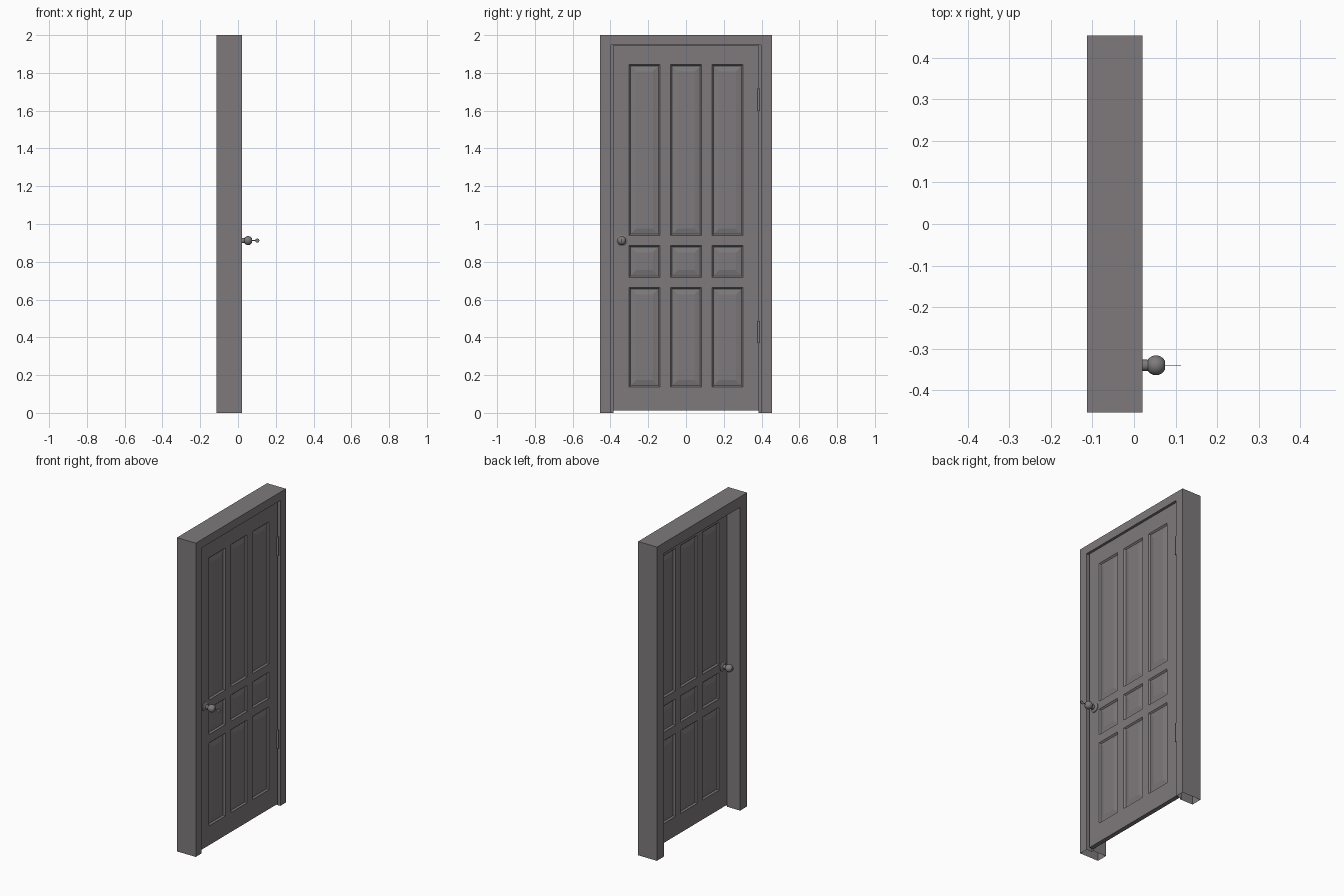
import bpy, bmesh, math
from mathutils import Matrix

if "Cube" in bpy.data.objects:
    bpy.data.objects.remove(bpy.data.objects["Cube"])

FRONT, BACK = 0.007, -0.021      # door faces along x
KNOB_Y, KNOB_Z = -0.34, 0.912

paint = bpy.data.materials.new("dark_paint")
paint.diffuse_color = (0.21, 0.195, 0.2, 1)
paint.use_nodes = True
paint.node_tree.nodes["Principled BSDF"].inputs["Base Color"].default_value = paint.diffuse_color


def finish(name, bm, smooth=False):
    bmesh.ops.recalc_face_normals(bm, faces=bm.faces)
    me = bpy.data.meshes.new(name)
    bm.to_mesh(me)
    bm.free()
    me.materials.append(paint)
    ob = bpy.data.objects.new(name, me)
    bpy.context.collection.objects.link(ob)
    if smooth:
        bpy.ops.object.select_all(action='DESELECT')
        ob.select_set(True)
        bpy.context.view_layer.objects.active = ob
        bpy.ops.object.shade_smooth_by_angle(angle=math.radians(40))
    return ob


# Door frame: rebated section swept up, over and down
bm = bmesh.new()
section = [(-0.113, 0.454, 2.0), (0.02, 0.454, 2.0), (0.02, 0.398, 1.947),
           (-0.021, 0.398, 1.947), (-0.021, 0.384, 1.933), (-0.113, 0.384, 1.933)]
rings = [[bm.verts.new(p) for p in ((x, -w, 0), (x, -w, h), (x, w, h), (x, w, 0))]
         for x, w, h in section]
for i, a in enumerate(rings):
    b = rings[(i + 1) % len(rings)]
    for j in range(3):
        bm.faces.new((a[j], a[j + 1], b[j + 1], b[j]))
finish("door_frame", bm)

# Door leaf: grid on both faces, with nine raised panels on each
bm = bmesh.new()
ys = [-0.387, -0.302, -0.138, -0.083, 0.083, 0.138, 0.302, 0.387]
zs = [0.013, 0.136, 0.665, 0.718, 0.886, 0.938, 1.845, 1.944]
panels = []
for x in (FRONT, BACK):
    g = [[bm.verts.new((x, y, z)) for z in zs] for y in ys]
    for i in range(7):
        for j in range(7):
            loop = [g[i][j], g[i + 1][j], g[i + 1][j + 1], g[i][j + 1]]
            f = bm.faces.new(loop if x == FRONT else loop[::-1])
            if i % 2 and j % 2:
                panels.append(f)
rim = [e for e in bm.edges if e.is_boundary]
bmesh.ops.bridge_loops(bm, edges=rim)
bm.normal_update()
for width, depth in ((0.008, -0.009), (0.004, 0.0), (0.026, 0.006)):
    bmesh.ops.inset_individual(bm, faces=panels, thickness=width, depth=depth,
                               use_even_offset=True)
finish("door_leaf", bm)


def lathe(name, profile, x0, direction, seg=32):
    """Spin (distance, radius) points about the knob axis."""
    bm = bmesh.new()
    vs = [bm.verts.new((x0 + direction * d, KNOB_Y, KNOB_Z + r)) for d, r in profile]
    es = [bm.edges.new(p) for p in zip(vs, vs[1:])]
    bmesh.ops.spin(bm, geom=vs + es, cent=(0, KNOB_Y, KNOB_Z), axis=(1, 0, 0),
                   angle=2 * math.pi, steps=seg)
    bmesh.ops.remove_doubles(bm, verts=bm.verts, dist=1e-5)
    return finish(name, bm, True)


# Knobs: rosette, neck and ball with a flattened end
ball = [(0.046 - 0.0238 * math.cos(math.radians(a)), 0.0238 * math.sin(math.radians(a)))
        for a in range(34, 155, 10)]
knob = [(0, 0), (0, 0.030), (0.004, 0.030), (0.008, 0.024), (0.011, 0.0135),
        (0.024, 0.0135)] + ball + [(ball[-1][0], 0)]
lathe("front_knob", knob, FRONT, 1)
lathe("back_knob", knob, BACK, -1)
lathe("back_knob_button", [(0.064, 0), (0.064, 0.006), (0.072, 0.006), (0.072, 0)], BACK, -1, 16)

# Key: thin blade and flat round bow
bm = bmesh.new()
bmesh.ops.create_cube(bm, size=1, matrix=Matrix.Translation((0.082, KNOB_Y, KNOB_Z))
                      @ Matrix.Diagonal((0.03, 0.0016, 0.005, 1)))
bmesh.ops.create_cone(bm, cap_ends=True, segments=16, radius1=0.011, radius2=0.011,
                      depth=0.002, matrix=Matrix.Translation((0.102, KNOB_Y, KNOB_Z))
                      @ Matrix.Rotation(math.pi / 2, 4, 'X'))
finish("key", bm)

# Hinge barrels
for name, z in (("upper_hinge", 1.658), ("lower_hinge", 0.428)):
    bm = bmesh.new()
    bmesh.ops.create_cone(bm, cap_ends=True, segments=16, radius1=0.007, radius2=0.007,
                          depth=0.118, matrix=Matrix.Translation((0.009, 0.386, z)))
    finish(name, bm, True)
